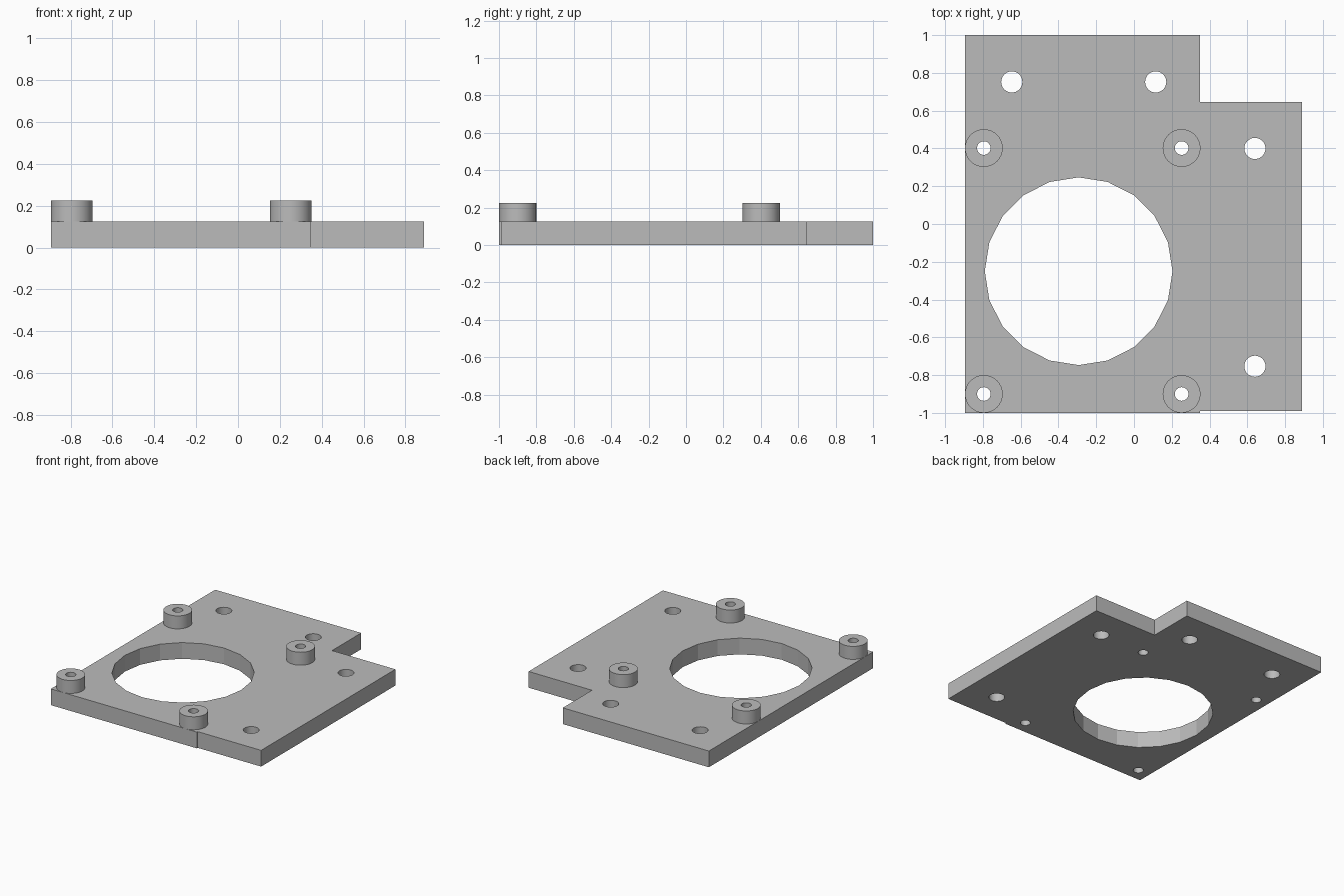
import bpy
import bmesh
import math

cube = bpy.data.objects.get("Cube")
if cube:
    bpy.data.objects.remove(cube, do_unlink=True)

grey = bpy.data.materials.new("plain grey")
grey.use_nodes = True
colour = (0.5, 0.5, 0.5, 1)
grey.diffuse_color = colour
grey.node_tree.nodes["Principled BSDF"].inputs["Base Color"].default_value = colour

PLATE_TOP, BOSS_TOP = 0.125, 0.225
BOSS_RADIUS, SCREW_RADIUS, MOUNT_RADIUS = 0.1, 0.036, 0.056


def circle(x, y, r, sides=32):
    step = math.tau / sides
    return [(x + r * math.cos(i * step), y + r * math.sin(i * step)) for i in range(sides)]


def extrude_profile(name, loops, z0, z1, smooth=True):
    """Solid from closed loops: the first is the outline, the rest are holes."""
    curve = bpy.data.curves.new(name + " profile", "CURVE")
    curve.dimensions = "2D"
    curve.fill_mode = "BOTH"
    curve.extrude = (z1 - z0) / 2
    for loop in loops:
        spline = curve.splines.new("POLY")
        spline.points.add(len(loop) - 1)
        for point, (x, y) in zip(spline.points, loop):
            point.co = (x, y, 0, 1)
        spline.use_cyclic_u = True
    helper = bpy.data.objects.new(name + " helper", curve)
    bpy.context.collection.objects.link(helper)
    bpy.context.view_layer.update()
    graph = bpy.context.evaluated_depsgraph_get()
    mesh = bpy.data.meshes.new_from_object(helper.evaluated_get(graph))
    bpy.data.objects.remove(helper, do_unlink=True)

    # Weld caps to walls and lift into place
    bm = bmesh.new()
    bm.from_mesh(mesh)
    bmesh.ops.remove_doubles(bm, verts=bm.verts, dist=0.0001)
    bmesh.ops.recalc_face_normals(bm, faces=bm.faces)
    bmesh.ops.translate(bm, verts=bm.verts, vec=(0, 0, (z0 + z1) / 2))
    bm.to_mesh(mesh)
    bm.free()
    mesh.materials.clear()
    mesh.materials.append(grey)
    obj = bpy.data.objects.new(name, mesh)
    bpy.context.collection.objects.link(obj)
    if smooth:
        bpy.ops.object.select_all(action="DESELECT")
        obj.select_set(True)
        bpy.context.view_layer.objects.active = obj
        bpy.ops.object.shade_smooth_by_angle(angle=math.radians(15))
    return obj


# Base plate: notched outline, large opening, mounting and screw holes
outline = [(-0.895, -1), (0.35, -1), (0.35, -0.99), (0.89, -0.99),
           (0.89, 0.645), (0.35, 0.645), (0.35, 1), (-0.895, 1)]
bosses = {"front_right": (-0.795, -0.9), "front_left": (0.252, -0.9),
          "back_right": (-0.795, 0.402), "back_left": (0.252, 0.402)}
mounts = [(-0.647, 0.752), (0.115, 0.752), (0.64, 0.4), (0.64, -0.753)]

holes = [circle(-0.293, -0.25, 0.497, 20)]
holes += [circle(x, y, MOUNT_RADIUS) for x, y in mounts]
holes += [circle(x, y, SCREW_RADIUS) for x, y in bosses.values()]
extrude_profile("base_plate", [outline] + holes, 0, PLATE_TOP)

# Raised screw bosses
for place, (x, y) in bosses.items():
    rings = [circle(x, y, BOSS_RADIUS), circle(x, y, SCREW_RADIUS)]
    extrude_profile(place + "_boss", rings, PLATE_TOP, BOSS_TOP)
